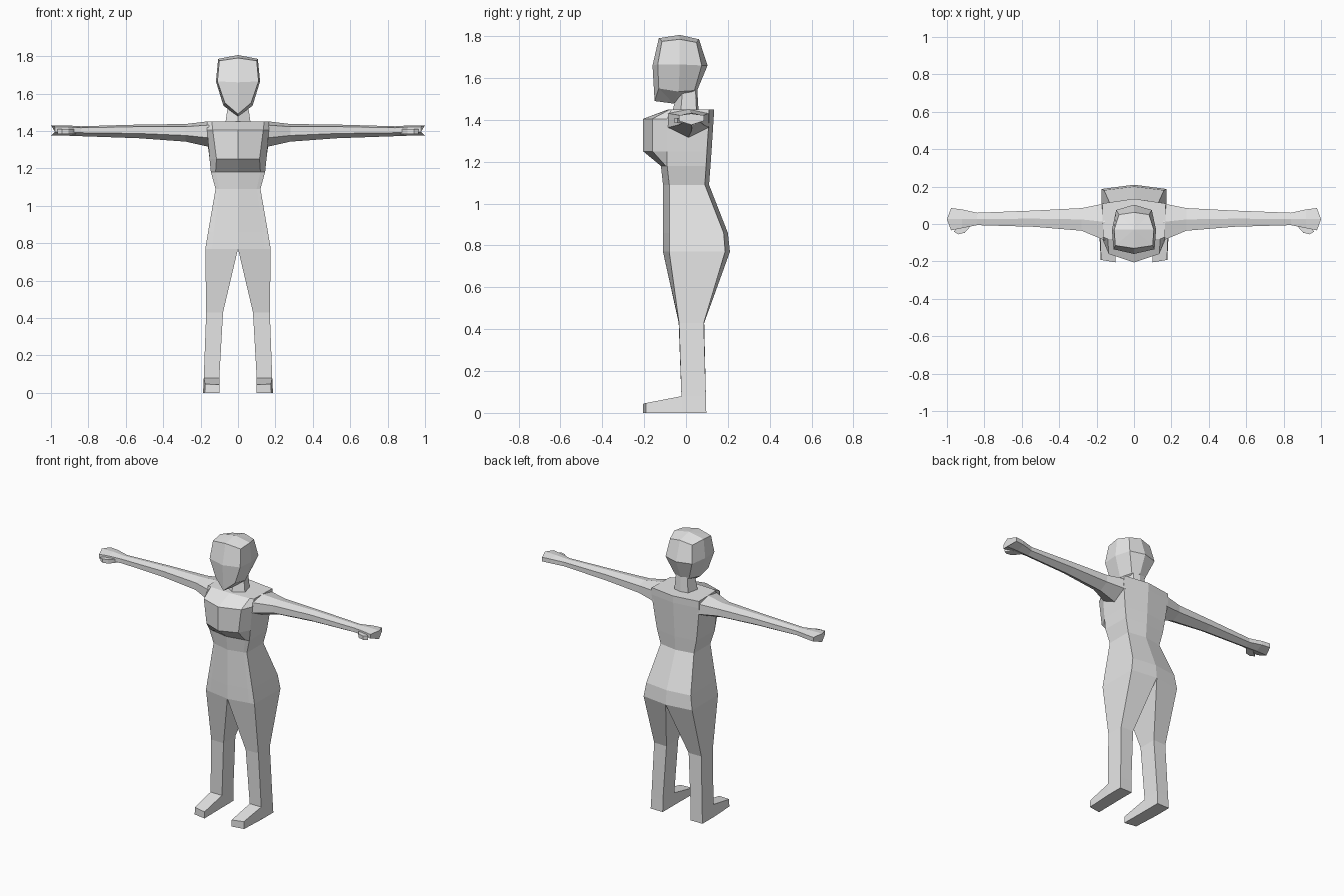
import bpy, bmesh

cube = bpy.data.objects.get("Cube")
if cube:
    bpy.data.objects.remove(cube, do_unlink=True)

grey = bpy.data.materials.new("plain grey")
grey.use_nodes = True
grey.diffuse_color = (0.8, 0.8, 0.8, 1)
grey.node_tree.nodes["Principled BSDF"].inputs["Base Color"].default_value = (0.8, 0.8, 0.8, 1)


def loft(name, rings, start=True, end=True, start_tip=None, end_tip=None, mirror=False):
    """Skin closed rings of points; each end is open, flat or drawn to a tip."""
    bm = bmesh.new()
    loops = [[bm.verts.new(p) for p in ring] for ring in rings]
    n = len(rings[0])
    for a, b in zip(loops, loops[1:]):
        for i in range(n):
            j = (i + 1) % n
            bm.faces.new((a[i], a[j], b[j], b[i]))
    for loop, cap, tip in ((loops[0], start, start_tip), (loops[-1], end, end_tip)):
        if tip:
            t = bm.verts.new(tip)
            for i in range(n):
                bm.faces.new((loop[i], loop[(i + 1) % n], t))
        elif cap:
            bm.faces.new(loop)
    bmesh.ops.recalc_face_normals(bm, faces=bm.faces)
    me = bpy.data.meshes.new(name)
    bm.to_mesh(me)
    bm.free()
    me.materials.append(grey)
    ob = bpy.data.objects.new(name, me)
    bpy.context.collection.objects.link(ob)
    if mirror:
        ob.modifiers.new("Mirror", 'MIRROR').use_mirror_merge = False
    return ob


def whole(half):
    """Complete a half ring whose first and last points lie on x = 0."""
    return half + [(-x, y, z) for x, y, z in reversed(half[1:-1])]


def level(z, front, bust, side, back, spine):
    """Torso ring: front and spine are depths, the rest are (x, y)."""
    return whole([(0, front, z), (*bust, z), (*side, z), (*back, z), (0, spine, z)])


# Torso, from the hips to the shoulders
loft("torso", [
    level(0.77, -0.11, (0.14, -0.086), (0.175, -0.08), (0.175, 0.187), 0.21),
    level(0.86, -0.11, (0.13, -0.086), (0.16, -0.08), (0.16, 0.18), 0.20),
    level(1.09, -0.11, (0.10, -0.085), (0.12, -0.08), (0.12, 0.09), 0.11),
    level(1.18, -0.12, (0.12, -0.097), (0.145, -0.09), (0.142, 0.096), 0.117),
    level(1.25, -0.205, (0.115, -0.16), (0.152, -0.09), (0.152, 0.10), 0.122),
    level(1.405, -0.205, (0.135, -0.16), (0.165, -0.09), (0.172, 0.11), 0.132),
    level(1.45, -0.085, (0.14, -0.08), (0.165, -0.07), (0.17, 0.11), 0.135),
], start=False)

# Neck
loft("neck", [
    whole([(0, -0.065, 1.44), (0.068, -0.025, 1.44), (0.05, 0.05, 1.44), (0, 0.06, 1.44)]),
    whole([(0, -0.035, 1.56), (0.05, -0.015, 1.56), (0.04, 0.045, 1.56), (0, 0.053, 1.56)]),
])

# Head, from the jaw to the crown
loft("head", [
    whole([(0, -0.15, 1.49), (0.07, -0.13, 1.55), (0.078, -0.035, 1.535),
           (0.05, 0.04, 1.54), (0, 0.055, 1.545)]),
    whole([(0, -0.16, 1.66), (0.11, -0.135, 1.665), (0.118, -0.03, 1.665),
           (0.095, 0.075, 1.66), (0, 0.103, 1.66)]),
    whole([(0, -0.13, 1.79), (0.10, -0.115, 1.775), (0.106, -0.03, 1.785),
           (0.08, 0.05, 1.77), (0, 0.062, 1.785)]),
], start_tip=(0, -0.06, 1.478), end_tip=(0, -0.03, 1.806))


def arm_ring(x, y0, y1, z0, z1, skew=0.0):
    """Six-sided arm section; skew pulls its front and back edges inwards."""
    m, h = (y0 + y1) / 2, z1 - z0
    lo, hi = z0 + 0.35 * h, z0 + 0.85 * h
    return [(x - skew, y0, hi), (x, m, z1), (x - skew, y1, hi),
            (x - skew, y1, lo), (x, m, z0), (x - skew, y0, lo)]


# Arms with flat hands
loft("arm", [
    arm_ring(0.155, -0.088, 0.11, 1.315, 1.452),
    arm_ring(0.28, -0.036, 0.085, 1.343, 1.437),
    arm_ring(0.53, -0.015, 0.072, 1.361, 1.434),
    arm_ring(0.84, -0.006, 0.06, 1.372, 1.425),
    arm_ring(0.92, -0.022, 0.078, 1.375, 1.43),
    arm_ring(1.0, -0.034, 0.085, 1.376, 1.43, 0.022),
], start=False, mirror=True)


def plate(points, z0, z1):
    return [[(x, y, z) for x, y in points] for z in (z0, z1)]


# Thumbs
loft("thumb", plate([(0.86, 0.01), (0.885, -0.025), (0.905, -0.047), (0.94, -0.055),
                     (0.965, -0.04), (0.92, 0.0)], 1.385, 1.41), mirror=True)


def leg_ring(z, inner, outer, f_in, f_out, b_out, b_in):
    return [(inner, f_in, z), (outer, f_out, z), (outer, b_out, z), (inner, b_in, z)]


# Legs, down to the sole
loft("leg", [
    leg_ring(0.77, 0.0, 0.175, -0.11, -0.08, 0.187, 0.21),
    leg_ring(0.43, 0.08, 0.17, -0.035, -0.033, 0.085, 0.087),
    leg_ring(0.08, 0.10, 0.183, -0.022, -0.022, 0.095, 0.095),
    leg_ring(0.0, 0.10, 0.187, -0.022, -0.022, 0.097, 0.097),
], start=False, mirror=True)

# Feet
loft("foot", [
    [(0.10, -0.02, 0.0), (0.187, -0.02, 0.0), (0.183, -0.02, 0.08), (0.10, -0.02, 0.08)],
    [(0.098, -0.205, 0.0), (0.178, -0.192, 0.0), (0.176, -0.192, 0.047), (0.098, -0.205, 0.043)],
], start=False, mirror=True)
